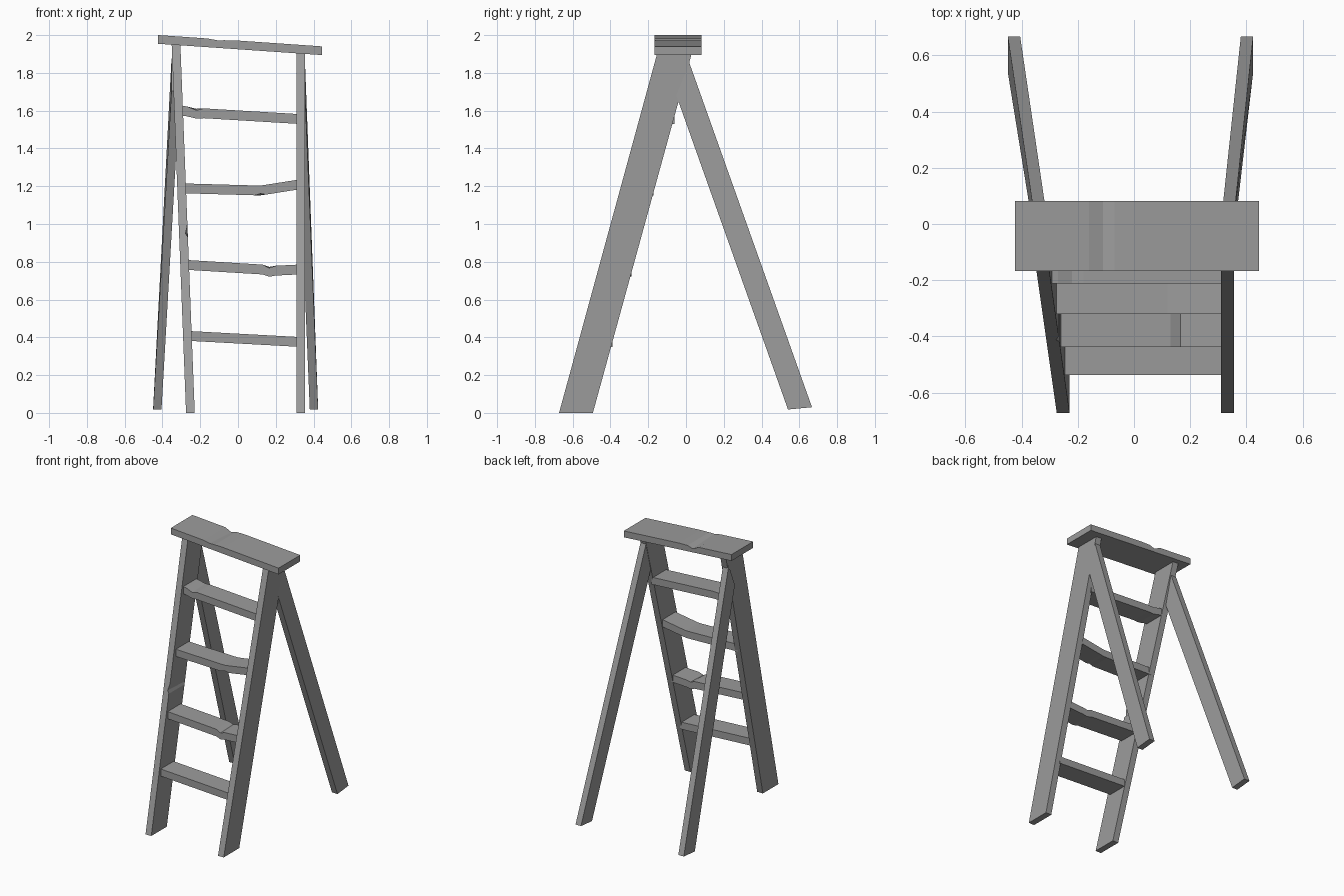
import bpy, bmesh

cube = bpy.data.objects.get("Cube")
if cube:
    bpy.data.objects.remove(cube)

wood = bpy.data.materials.new("weathered_grey")
wood.use_nodes = True
grey = (0.33, 0.33, 0.33, 1)
wood.diffuse_color = grey
wood.node_tree.nodes["Principled BSDF"].inputs["Base Color"].default_value = grey


def plank(name, sections):
    """Loft a board through four-cornered cross-sections."""
    bm = bmesh.new()
    rings = [[bm.verts.new(p) for p in s] for s in sections]
    for a, b in zip(rings, rings[1:]):
        for i in range(4):
            j = (i + 1) % 4
            bm.faces.new((a[i], a[j], b[j], b[i]))
    bm.faces.new(rings[0])
    bm.faces.new(rings[-1])
    bmesh.ops.recalc_face_normals(bm, faces=bm.faces)
    mesh = bpy.data.meshes.new(name)
    bm.to_mesh(mesh)
    bm.free()
    mesh.materials.append(wood)
    obj = bpy.data.objects.new(name, mesh)
    bpy.context.collection.objects.link(obj)


def rail_front(z):
    return -0.672 + 0.273 * z


def rail_back(z):
    return -0.493 + 0.275 * z


# Front rails, cut level at the floor; each station is (height, centre x, chip)
def rail(name, stations):
    h = 0.023
    plank(name, [[(x - h, rail_front(z), z), (x + h - chip, rail_front(z), z),
                  (x + h, rail_back(z), z), (x - h, rail_back(z), z)]
                 for z, x, chip in stations])


def lean(z):
    return -0.252 - 0.039 * z


rail("front_rail_left", [(0, 0.332, 0), (1.91, 0.332, 0)])
rail("front_rail_right", [(z, lean(z), chip) for z, chip in
                          ((0, 0), (0.93, 0), (0.95, 0.012), (0.98, 0.004),
                           (1.0, 0), (1.955, 0))])


# Splayed rear legs, cut square to their length
def rear_leg(name, foot_x, top_x):
    h = 0.022
    ends = ((foot_x, (0.54, 0.018), (0.667, 0.03)),
            (top_x, (-0.06, 1.705), (0.01, 1.875)))
    plank(name, [[(x - h, *inner), (x + h, *inner), (x + h, *outer), (x - h, *outer)]
                 for x, inner, outer in ends])


rear_leg("rear_leg_left", 0.402, 0.332)
rear_leg("rear_leg_right", -0.427, -0.33)


# Worn treads; each station is (x, top height, underside lift, front chip)
def tread(name, stations):
    mid = sum(s[1] for s in stations) / len(stations)
    front, back = rail_front(mid) + 0.02, rail_back(mid) - 0.012
    t = 0.052
    plank(name, [[(x, front, z - chip), (x, back, z),
                  (x, back, z - t), (x, front, z - t + lift)]
                 for x, z, lift, chip in stations])


tread("tread_1", [(-0.27, 0.434, 0, 0), (0.32, 0.402, 0, 0)])
tread("tread_2", [(-0.28, 0.81, 0, 0), (0.13, 0.785, 0, 0), (0.165, 0.773, 0, 0.006),
                  (0.2, 0.779, 0, 0), (0.32, 0.785, 0, 0)])
tread("tread_3", [(-0.3, 1.215, 0, 0), (0.09, 1.204, 0, 0), (0.12, 1.204, 0.009, 0),
                  (0.15, 1.208, 0, 0), (0.32, 1.235, 0, 0)])
tread("tread_4", [(-0.31, 1.628, 0, 0), (-0.27, 1.622, 0, 0), (-0.22, 1.61, 0, 0.008),
                  (-0.18, 1.612, 0, 0), (0.32, 1.582, 0, 0)])


# Tilted top board with a split near the middle
def board_section(x, dip_front=0, dip_back=0):
    z = 1.971 - 0.069 * x
    return [(x, -0.168, z - dip_front), (x, 0.081, z - dip_back),
            (x, 0.081, z - 0.046), (x, -0.168, z - 0.046)]


plank("top_board", [board_section(-0.424), board_section(-0.16),
                    board_section(-0.11, 0.006, 0.02), board_section(-0.07, 0.003, 0.004),
                    board_section(0, 0, 0), board_section(0.445)])
